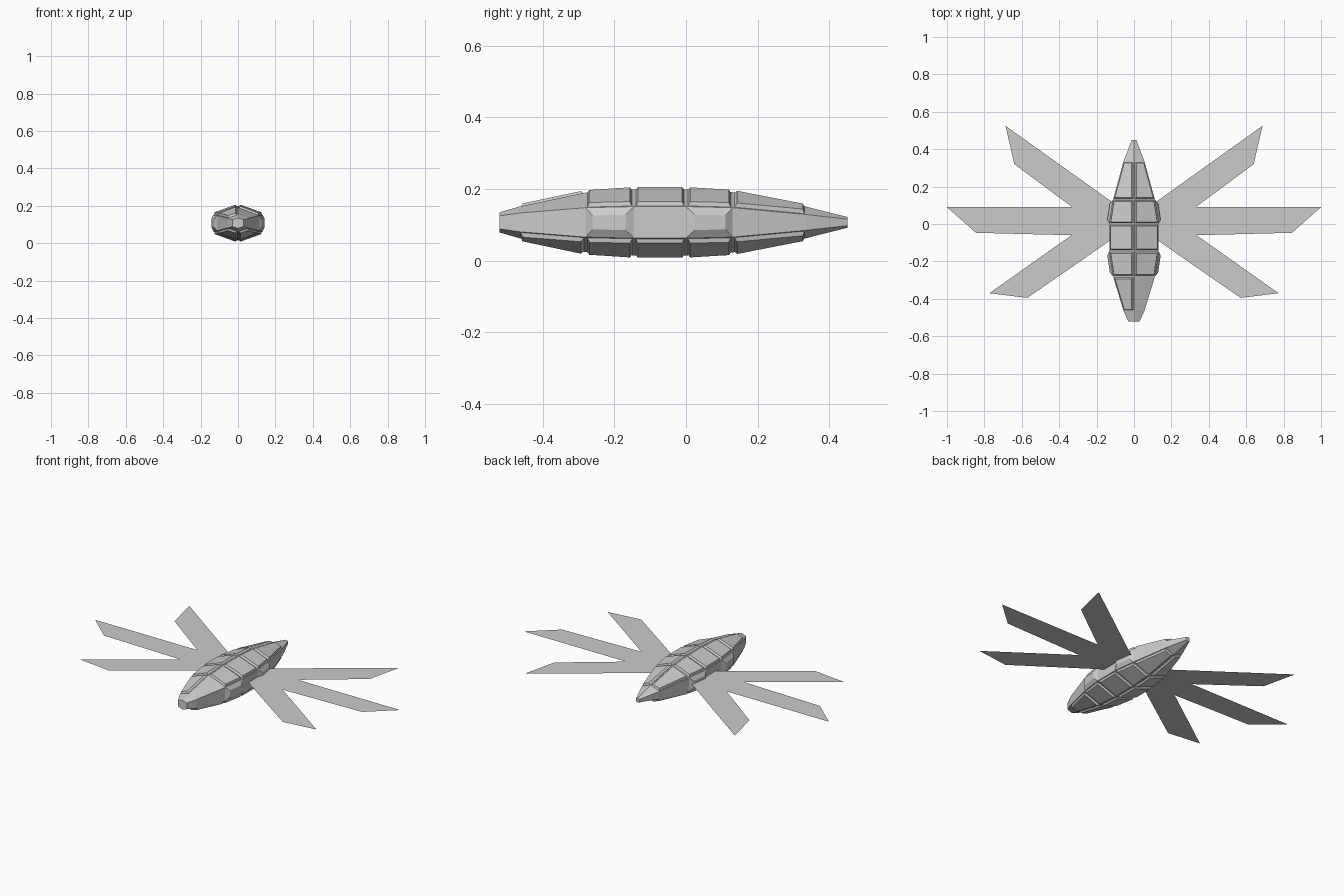
import bpy, bmesh

cube = bpy.data.objects.get("Cube")
if cube:
    bpy.data.objects.remove(cube, do_unlink=True)

MID = 0.107  # height of the hull axis and of the wings

grey = bpy.data.materials.new("light_grey")
grey.use_nodes = True
colour = (0.6, 0.6, 0.6, 1)
grey.diffuse_color = colour
grey.node_tree.nodes["Principled BSDF"].inputs["Base Color"].default_value = colour


def add_object(name, bm):
    mesh = bpy.data.meshes.new(name)
    bm.to_mesh(mesh)
    bm.free()
    mesh.materials.append(grey)
    obj = bpy.data.objects.new(name, mesh)
    bpy.context.scene.collection.objects.link(obj)
    return obj


# Hull stations: y, half width, ridge height, side band half height
stations = [
    (-0.52, 0.030, 0.028, 0.018),
    (-0.465, 0.056, 0.044, 0.026),
    (-0.28, 0.112, 0.083, 0.041),
    (-0.145, 0.132, 0.092, 0.044),
    (0.0, 0.132, 0.092, 0.044),
    (0.13, 0.112, 0.084, 0.041),
    (0.335, 0.056, 0.044, 0.022),
    (0.45, 0.012, 0.015, 0.009),
]

# Six-sided hull lofted along y
bm = bmesh.new()
rings = []
for y, w, h, s in stations:
    section = [(0, h), (w, s), (w, -s), (0, -h), (-w, -s), (-w, s)]
    rings.append([bm.verts.new((x, y, MID + z)) for x, z in section])

plates, bosses = [], []
for i, (a, b) in enumerate(zip(rings, rings[1:])):
    for k in range(6):
        n = (k + 1) % 6
        face = bm.faces.new((a[k], a[n], b[n], b[k]))
        if k in (1, 4):
            if i in (2, 4):
                bosses.append(face)
        elif 1 <= i <= 5 and (i, k) != (1, 0):
            plates.append(face)
bm.faces.new(rings[0])
bm.faces.new(rings[-1])
bmesh.ops.recalc_face_normals(bm, faces=bm.faces)

# Raised armour plates above and below, with grooves between them
bmesh.ops.inset_individual(bm, faces=plates, thickness=0.005, use_even_offset=True)
bmesh.ops.inset_individual(bm, faces=plates, thickness=0.006, depth=0.011, use_even_offset=True)
# Chamfered side bosses
bmesh.ops.inset_individual(bm, faces=bosses, thickness=0.022, depth=0.014, use_even_offset=True)
add_object("hull", bm)

# Three-bladed flat wing, mirrored to the other side
outline = [
    (0, 0.0), (0.57, -0.395), (0.773, -0.37), (0.335, -0.06), (0.845, -0.047),
    (1.0, 0.09), (0.33, 0.09), (0.64, 0.32), (0.687, 0.525), (0, 0.034),
]
bm = bmesh.new()
bm.faces.new([bm.verts.new((x, y, MID + 0.003)) for x, y in outline])
wings = add_object("wings", bm)
wings.modifiers.new("mirror", "MIRROR").use_axis[0] = True
